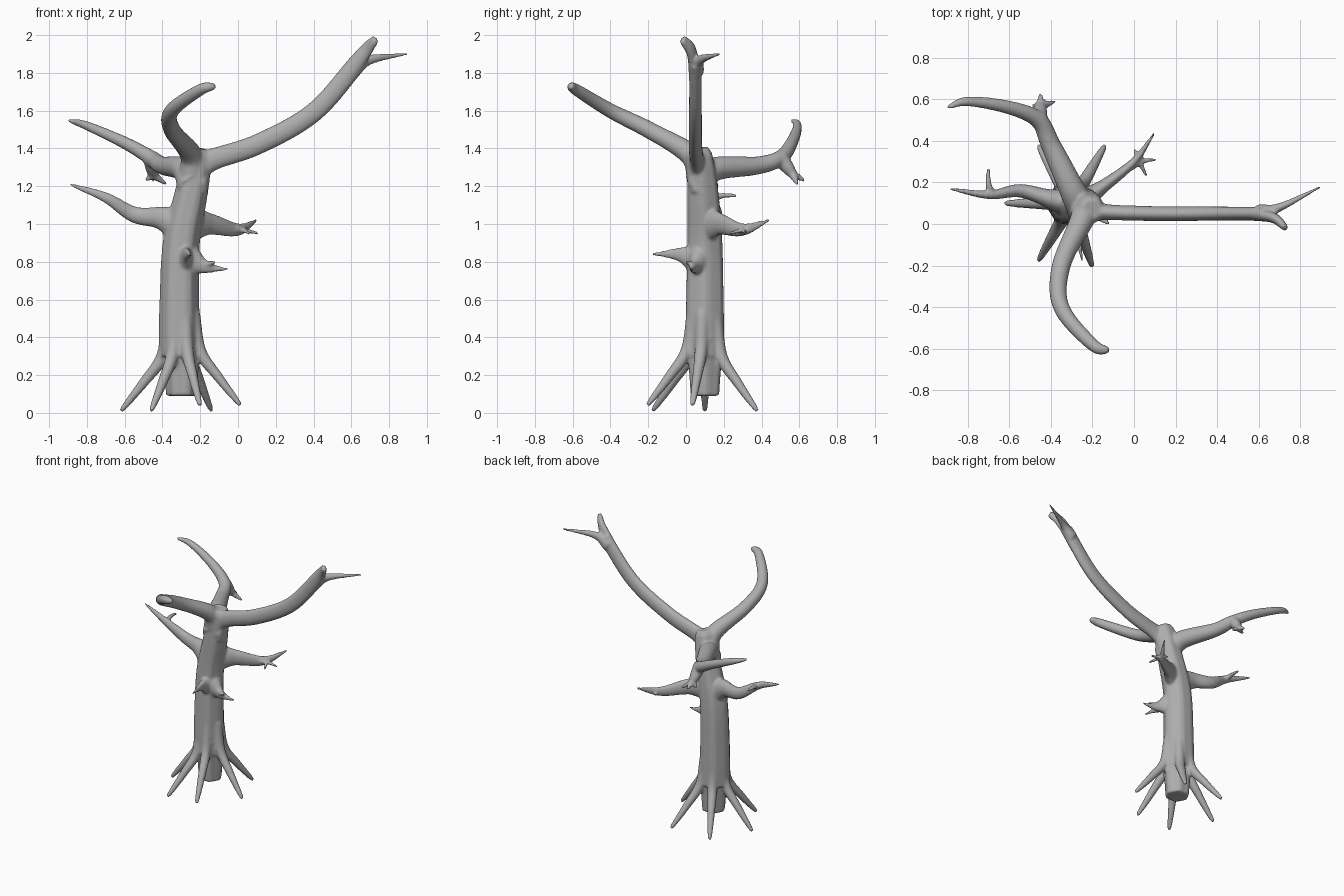
import bpy, bmesh, math
from mathutils import Vector

cube = bpy.data.objects.get("Cube")
if cube:
    bpy.data.objects.remove(cube, do_unlink=True)

bark = bpy.data.materials.new("grey bark")
bark.use_nodes = True
grey = (.42, .42, .42, 1)
bark.diffuse_color = grey
bark.node_tree.nodes["Principled BSDF"].inputs["Base Color"].default_value = grey

bm = bmesh.new()
UP, BACK = Vector((0, 0, 1)), Vector((0, 1, 0))
SIDES, STEPS = 20, 8


def spline(points):
    """Smooth path through a few points."""
    knots = [Vector(point) for point in points]
    knots = [2 * knots[0] - knots[1]] + knots + [2 * knots[-1] - knots[-2]]
    path = []
    for before, start, end, after in zip(knots, knots[1:], knots[2:], knots[3:]):
        leave, arrive = (end - before) / 2, (after - start) / 2
        for step in range(STEPS):
            t = step / STEPS
            ease = t * t * (3 - 2 * t)
            path.append(start.lerp(end, ease) + leave * t * (1 - t) ** 2
                        - arrive * t * t * (1 - t))
    return path + [knots[-2]]


def limb(*points, base, tip, taper=1, flare=0, flat=1, upright=UP, ridges=0):
    """Closed tube thinning from base to tip; flare swells its root,
    flat narrows it sideways and ridges add lobes around it."""
    path = spline(points)
    last = len(path) - 1
    rings = []
    for i, centre in enumerate(path):
        tangent = (path[min(i + 1, last)] - path[max(i - 1, 0)]).normalized()
        side = tangent.cross(upright).normalized()
        over = side.cross(tangent)
        t = i / last
        thick = tip + (base - tip) * (1 - t) ** taper + flare * max(0, 1 - 3 * t)
        ring = []
        for k in range(SIDES):
            angle = math.tau * k / SIDES
            radius = thick * (1 + ridges * math.cos(6 * angle))
            ring.append(bm.verts.new(centre + side * radius * flat * math.cos(angle)
                                     + over * radius * math.sin(angle)))
        rings.append(ring)
    for low, high in zip(rings, rings[1:]):
        for k in range(SIDES):
            following = (k + 1) % SIDES
            bm.faces.new((low[k], low[following], high[following], high[k]))
    bm.faces.new(rings[0][::-1])
    bm.faces.new(rings[-1])


# Stump and trunk, leaning towards its left at the top
limb((-.3, .1, .09), (-.3, .1, .4), base=.078, tip=.1, upright=BACK, ridges=.06)
limb((-.31, .1, .3), (-.31, .1, .6), (-.3, .1, .9), (-.25, .09, 1.15), (-.2, .07, 1.4),
     base=.108, tip=.05, taper=.35, upright=BACK, ridges=.04)

# Long left branch, then its two prongs
limb((-.24, .08, 1.2), (-.18, .06, 1.32), (.1, .05, 1.42), (.4, .05, 1.59), (.64, .05, 1.86),
     base=.06, tip=.05, flare=.03, flat=.65)
limb((.55, .05, 1.75), (.67, .03, 1.91), (.73, -.02, 1.98),
     base=.05, tip=.022, taper=.7, flat=.65)
limb((.6, .06, 1.81), (.7, .08, 1.87), (.9, .18, 1.9), base=.045, tip=.007, flat=.8)

# Curved front branch
limb((-.24, .08, 1.25), (-.25, .02, 1.37), (-.35, -.2, 1.5), (-.35, -.4, 1.6),
     (-.2, -.58, 1.71), (-.12, -.61, 1.73), base=.055, tip=.012, taper=.5, flare=.02)

# Back right branch with a hanging cluster of twigs
limb((-.24, .06, 1.2), (-.29, .15, 1.29), (-.4, .38, 1.31), (-.46, .5, 1.35),
     (-.6, .56, 1.43), (-.8, .59, 1.52), (-.9, .56, 1.55),
     base=.06, tip=.007, taper=.65, flare=.02)
for end in ((-.38, .59, 1.21), (-.45, .63, 1.23), (-.49, .57, 1.23)):
    limb((-.46, .5, 1.35), (-.45, .56, 1.27), end, base=.045, tip=.008)

# Lower right branch with a side prong
limb((-.3, .1, .98), (-.4, .12, 1.03), (-.55, .16, 1.05), (-.7, .14, 1.14), (-.89, .17, 1.21),
     base=.07, tip=.007, taper=.8, flare=.03, flat=.75)
limb((-.68, .14, 1.13), (-.7, .19, 1.15), (-.7, .27, 1.15), base=.022, tip=.009)

# Back left branch splitting into twigs
limb((-.27, .1, 1), (-.15, .18, 1), (0, .3, .97), (.1, .44, 1.02),
     base=.08, tip=.008, taper=.9, flare=.03, flat=.55)
for end in ((.11, .31, .95), (.06, .23, .95), (0, .36, .96)):
    limb((-.03, .27, .97), (.02, .3, .97), end, base=.022, tip=.008)

# Front and left spurs
limb((-.28, .05, .82), (-.27, -.05, .84), (-.25, -.18, .84),
     base=.07, tip=.009, taper=1.3, flare=.02, flat=.6)
limb((-.25, .07, .8), (-.16, .04, .77), (-.05, .03, .76),
     base=.07, tip=.008, taper=1.4, flare=.02, flat=.7)
limb((-.19, .05, .78), (-.12, 0, .8), base=.025, tip=.008)

# Six spreading roots, the front left pair turned and lifted a little
for k in range(6):
    turned = k in (0, 5)
    heading = math.radians(60 * k - 12 * turned)
    outward = Vector((math.cos(heading), math.sin(heading), 0))
    hub = Vector((-.3, .1, .03 * turned))
    limb(*(hub + outward * reach + UP * height
           for reach, height in ((.06, .5), (.1, .3), (.2, .16), (.32, .01))),
         base=.04, tip=.011, taper=.6)

bmesh.ops.recalc_face_normals(bm, faces=bm.faces)
mesh = bpy.data.meshes.new("dead_tree")
bm.to_mesh(mesh)
bm.free()
mesh.materials.append(bark)
tree = bpy.data.objects.new("dead_tree", mesh)
bpy.context.collection.objects.link(tree)

# Fuse the limbs into one skin and soften the joints
fuse = tree.modifiers.new("fuse", "REMESH")
fuse.mode = "VOXEL"
fuse.voxel_size = .008
fuse.use_smooth_shade = True
soften = tree.modifiers.new("soften", "SMOOTH")
soften.factor = .5
soften.iterations = 7
